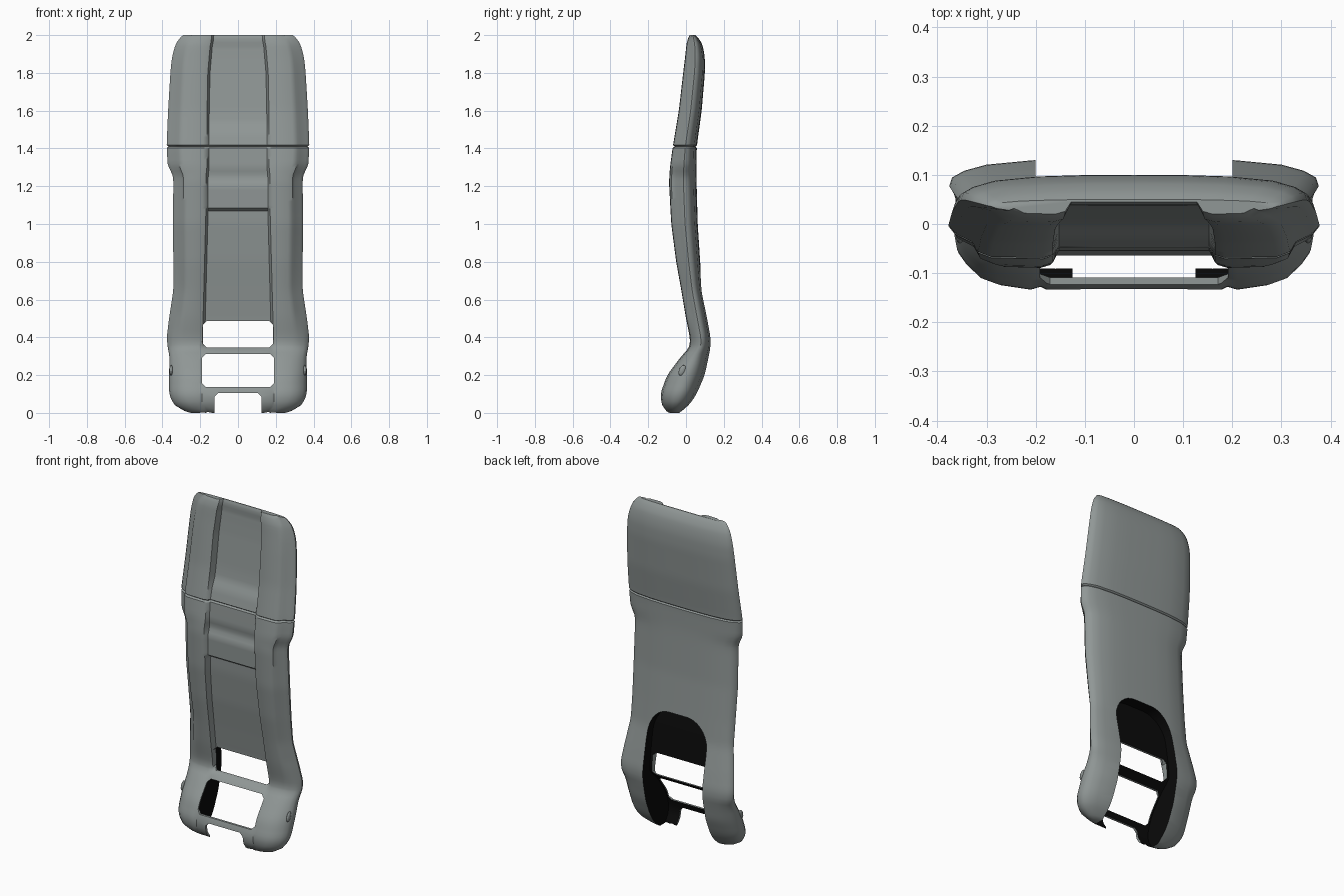
import bpy, bmesh, math

if "Cube" in bpy.data.objects:
    bpy.data.objects.remove(bpy.data.objects["Cube"])


def material(name, rgb):
    m = bpy.data.materials.new(name)
    m.diffuse_color = (*rgb, 1)
    m.use_nodes = True
    m.node_tree.nodes["Principled BSDF"].inputs["Base Color"].default_value = m.diffuse_color
    return m


GREY = material("grey_upholstery", (0.28, 0.31, 0.305))
BLACK = material("black_lining", (0.003, 0.003, 0.003))

# Side profile and outline: z, front y, back y, half width
PROFILE = [
    (0, -.09, -.03, .25), (.02, -.118, .0, .315), (.05, -.13, .03, .345),
    (.1, -.136, .062, .365), (.2, -.1, .105, .365), (.3, -.025, .125, .362),
    (.35, .022, .133, .373), (.4, .02, .133, .377), (.5, .0, .115, .365),
    (.65, -.025, .085, .342), (.8, -.052, .075, .342), (1.0, -.078, .062, .345),
    (1.22, -.09, .056, .342), (1.27, -.087, .055, .345), (1.3, -.085, .055, .371),
    (1.41, -.07, .057, .378), (1.6, -.038, .083, .37), (1.8, -.015, .1, .358),
    (1.88, -.005, .1, .35), (1.95, .002, .088, .332), (1.98, .008, .072, .315),
    (2.0, .02, .05, .29)]
# Centre panel: z, depth behind bolsters, half width
PANEL = [
    (0, 0, .19), (.33, 0, .19), (.36, .025, .19), (.5, .035, .185), (1.07, .042, .17),
    (1.085, .022, .17), (1.2, .025, .17), (1.25, .042, .17), (1.3, .03, .165),
    (1.41, .022, .165), (1.48, .028, .165), (1.54, .045, .165), (1.8, .045, .16),
    (1.94, .04, .148), (1.97, .03, .142), (2.0, .025, .14)]


def interp(table, z, col):
    z = min(max(z, table[0][0]), table[-1][0])
    for a, b in zip(table, table[1:]):
        if z <= b[0]:
            return a[col] + (b[col] - a[col]) * (z - a[0]) / (b[0] - a[0])


def soft(z, col):
    s = min(.02, z, 2 - z)
    return sum(interp(PROFILE, z + k * s, col) for k in (-1, 0, 1)) / 3


def make_object(name, bm, mat):
    bmesh.ops.recalc_face_normals(bm, faces=bm.faces)
    me = bpy.data.meshes.new(name)
    bm.to_mesh(me)
    bm.free()
    me.materials.append(mat)
    ob = bpy.data.objects.new(name, me)
    bpy.context.collection.objects.link(ob)
    return ob


def loft(name, rings, mat):
    bm = bmesh.new()
    rows = [[bm.verts.new(p) for p in ring] for ring in rings]
    n = len(rows[0])
    for a, b in zip(rows, rows[1:]):
        for i in range(n):
            j = (i + 1) % n
            bm.faces.new((a[i], a[j], b[j], b[i]))
    bm.faces.new(rows[0][::-1])
    bm.faces.new(rows[-1])
    return make_object(name, bm, mat)


def body_ring(z):
    f, b, w = (soft(z, c) for c in (1, 2, 3))
    d, r = interp(PANEL, z, 1), interp(PANEL, z, 2)
    if abs(z - 1.41) < .001:                      # seam below the headrest
        f, b, w = f + .011, b - .008, w - .01
    t = b - f
    r = min(r, .6 * w)
    k = min(max((z - .33) / .2, 0), 1)            # bolster step fades into the seat
    mix = lambda lo, hi: lo + (hi - lo) * k
    half = [(0, f + d), (.5 * r, f + d), (r - .012, f + d), (r, f + .006),
            (r + .02, f), (mix(.76, .77) * w, f + mix(.05 * t, .002)),
            (mix(.86, .84) * w, f + mix(.12 * t, .012)),
            (mix(.94, .875) * w, f + .26 * t), (mix(.985, .96) * w, f + .38 * t),
            (w, f + .52 * t), (.985 * w, b - .34 * t), (.92 * w, b - .22 * t),
            (.8 * w, b - .11 * t), (.55 * w, b - .03 * t), (.3 * w, b - .006 * t), (0, b)]
    return [(x, y, z) for x, y in half] + [(-x, y, z) for x, y in half[-2:0:-1]]


# Upholstered body: backrest, headrest and seat lip in one loft
levels = sorted({round(i * .02, 3) for i in range(101)} |
                {.01, .33, .35, 1.07, 1.085, 1.403, 1.41, 1.417, 1.99})
body = loft("seat_cover", [body_ring(z) for z in levels], GREY)
body.data.materials.append(BLACK)


# Arched cavity, open to the back and bottom, leaving a thin front skin
def cavity_ring(z):
    zc = max(z, 0)
    u = max(0, (z - .6) / .17)
    w = .06 + .14 * math.sqrt(max(0, 1 - u * u))
    y = soft(zc, 1) + interp(PANEL, zc, 1) + .014
    return [(-w, y, z), (w, y, z), (w, .4, z), (-w, .4, z)]


cavity_levels = [-.1] + [.013 + .03 * i for i in range(20)] + \
                [.6 + .17 * math.sin(math.radians(a)) for a in range(10, 91, 10)]
cutters = [loft("cavity_cutter", [cavity_ring(z) for z in cavity_levels], BLACK)]


# Openings through the front skin
def opening(name, w, z0, z1):
    c = min(.02, w / 4)
    outline = [(-w + c, z0), (w - c, z0), (w, z0 + c), (w, z1 - c),
               (w - c, z1), (-w + c, z1), (-w, z1 - c), (-w, z0 + c)]
    return loft(name, [[(x, y, z) for x, z in outline] for y in (-.4, .4)], GREY)


cutters += [opening("waist_opening", .186, .347, .487),
            opening("seat_opening", .191, .137, .311),
            opening("lip_notch", .125, -.15, .104)]

bpy.context.view_layer.objects.active = body
for cutter in cutters:
    cutter.hide_render = True
    mod = body.modifiers.new(cutter.name, 'BOOLEAN')
    mod.operation = 'DIFFERENCE'
    mod.solver = 'EXACT'
    mod.material_mode = 'TRANSFER'
    mod.object = cutter
    bpy.ops.object.modifier_apply(modifier=mod.name)
for cutter in cutters:
    bpy.data.objects.remove(cutter)

# Oval side grommets near the seat hinge
grommets = []
for side, label in ((1, "right"), (-1, "left")):
    bm = bmesh.new()
    bmesh.ops.create_uvsphere(bm, u_segments=16, v_segments=8, radius=1)
    for v in bm.verts:
        x, y, z = v.co
        v.co = (side * .354 + x * .009, -.02 + y * .018 + z * .008, .225 + z * .028)
    grommets.append(make_object(label + "_side_grommet", bm, GREY))

# Smooth cloth with crisp cut edges
bpy.ops.object.select_all(action='DESELECT')
for ob in [body] + grommets:
    ob.select_set(True)
bpy.context.view_layer.objects.active = body
bpy.ops.object.shade_smooth_by_angle(angle=math.radians(42))
